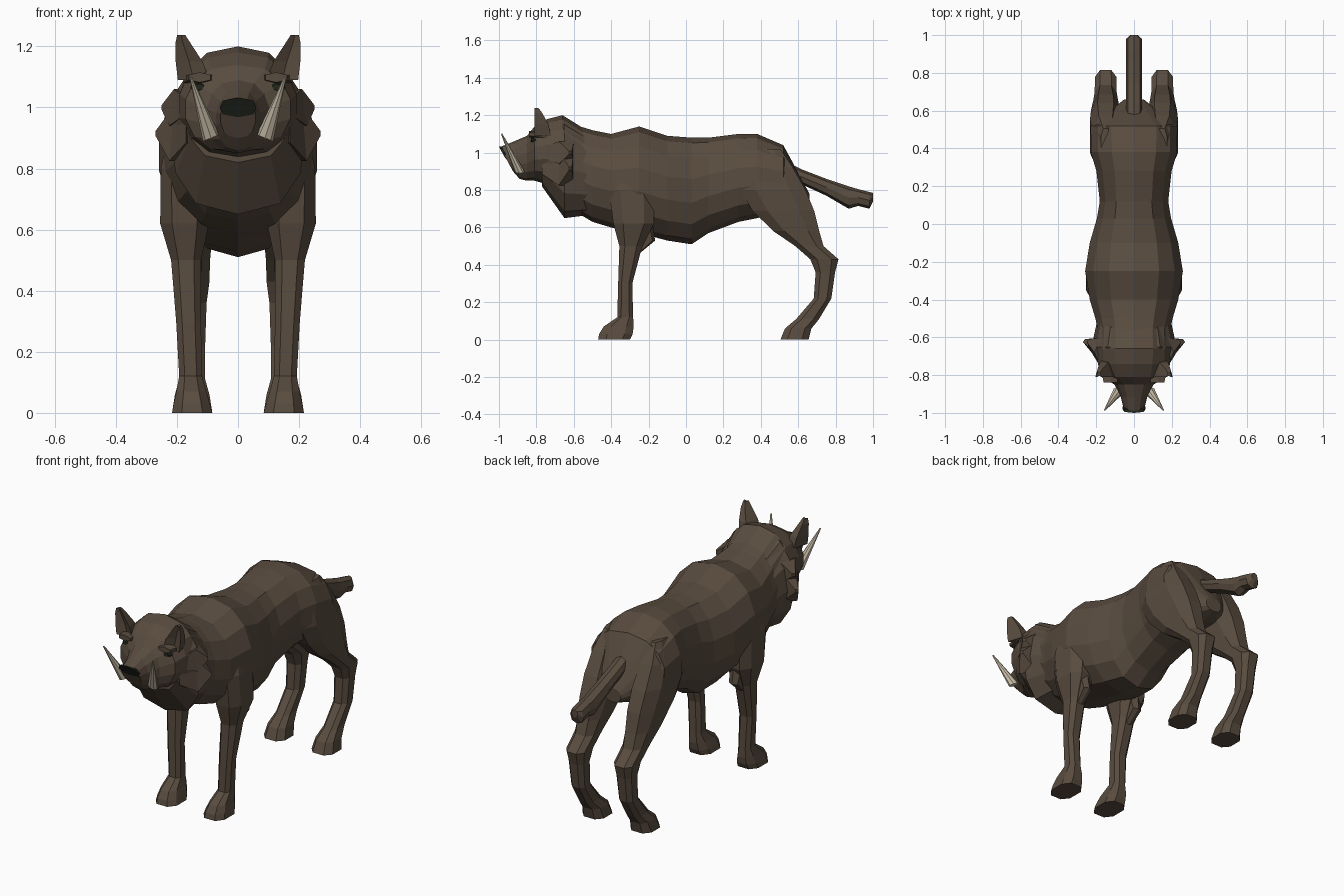
import bpy, bmesh, math

if "Cube" in bpy.data.objects:
    bpy.data.objects.remove(bpy.data.objects["Cube"], do_unlink=True)


def material(name, rgb):
    mat = bpy.data.materials.new(name)
    mat.use_nodes = True
    mat.diffuse_color = (*rgb, 1)
    shader = mat.node_tree.nodes["Principled BSDF"]
    shader.inputs["Base Color"].default_value = (*rgb, 1)
    shader.inputs["Roughness"].default_value = 0.9
    return mat


FUR = material("brown fur", (0.1, 0.072, 0.05))
DARK = material("dark nose", (0.016, 0.02, 0.012))
IVORY = material("ivory", (0.58, 0.51, 0.39))


def loft(name, rings, mat=FUR, side=1):
    """Skin equal-length closed rings and cap both ends; side -1 mirrors in x."""
    bm = bmesh.new()
    loops = [[bm.verts.new((side * x, y, z)) for x, y, z in ring] for ring in rings]
    count = len(loops[0])
    for near, far in zip(loops, loops[1:]):
        for i in range(count):
            j = (i + 1) % count
            bm.faces.new((near[i], near[j], far[j], far[i]))
    bm.faces.new(loops[0])
    bm.faces.new(loops[-1])
    bmesh.ops.recalc_face_normals(bm, faces=bm.faces)
    mesh = bpy.data.meshes.new(name)
    bm.to_mesh(mesh)
    bm.free()
    mesh.materials.append(mat)
    part = bpy.data.objects.new(name, mesh)
    bpy.context.collection.objects.link(part)


def pair(name, rings, mat=FUR):
    loft("left_" + name, rings, mat)
    loft("right_" + name, rings, mat, side=-1)


def power(value, exponent):
    return math.copysign(abs(value) ** exponent, value)


def turns(count, offset=0):
    return [math.tau * (i + offset) / count for i in range(count)]


def cross(y, low, high, width, tilt=0, sides=14, boxy=0.82, x=0):
    """Upright section; tilt pushes its lower edge backwards."""
    middle, half = (low + high) / 2, (high - low) / 2
    return [(x + width * power(math.sin(a), boxy),
             y + tilt * (1 - math.cos(a)) / 2,
             middle + half * math.cos(a)) for a in turns(sides)]


def limb(stations, lean=0, sides=8):
    """Level leg sections given as height, y, half depth and half width."""
    return [[(0.15 + lean * z + width * power(math.cos(a), 0.75),
              y + depth * power(math.sin(a), 0.75), z)
             for a in turns(sides, 0.5)] for z, y, depth, width in stations]


def torso_width(y):
    """Wide shoulders and hips, a narrow waist and a tapering rump."""
    swell = 0.224 + 0.04 * math.cos(math.tau * (y + 0.25) / 0.8)
    return min(swell, 1.3 * (0.7 - y))


# Torso
loft("torso", [cross(y, low, high, torso_width(y)) for y, low, high in [
    (-0.6, 0.69, 1.15), (-0.5, 0.63, 1.12), (-0.4, 0.6, 1.1), (-0.25, 0.57, 1.14),
    (-0.1, 0.53, 1.09), (0.03, 0.51, 1.08), (0.12, 0.57, 1.08), (0.28, 0.63, 1.1),
    (0.38, 0.65, 1.1), (0.52, 0.68, 1.04), (0.58, 0.68, 0.93), (0.66, 0.7, 0.78)]])

# Head and muzzle
loft("head", [cross(*station) for station in [
    (-0.995, 0.9, 1.03, 0.058, 0.07), (-0.92, 0.86, 1.06, 0.074, 0.03),
    (-0.85, 0.85, 1.09, 0.105), (-0.81, 0.85, 1.14, 0.175),
    (-0.74, 0.83, 1.18, 0.195), (-0.66, 0.78, 1.2, 0.2), (-0.5, 0.7, 1.1, 0.19)]])

# Cheek mane hugging the face, with a beard point, sinking into the neck
loft("cheek_mane", [cross(y, low, high, width, sides=12, boxy=0.7)
                    for y, low, high, width in [
    (-0.77, 0.82, 1.15, 0.175), (-0.65, 0.65, 1.185, 0.225), (-0.49, 0.67, 1.08, 0.19)]])

# Ragged tufts at the sides of the mane, pointing back and outwards
for name, z, reach, size in [("cheek_tuft", 0.915, 0.27, 0.09), ("upper_tuft", 1.0, 0.25, 0.06)]:
    pair(name, [[(0.17, -0.77, z - size / 3), (0.17, -0.77, z + size / 2),
                 (0.16, -0.74, z + size / 2), (0.16, -0.74, z - size / 3)],
                [(0.225, -0.68, z - size), (0.21, -0.68, z + size),
                 (0.17, -0.6, z + size), (0.17, -0.6, z - size)],
                [(reach, -0.625, z - 0.008), (reach, -0.625, z + 0.008),
                 (reach - 0.01, -0.61, z + 0.008), (reach - 0.01, -0.61, z - 0.008)]])

# Nose pad
loft("nose", [cross(y, 0.968, 1.032, 0.06, tilt=0.035, sides=8, boxy=0.5)
              for y in (-1, -0.985)], DARK)

# Eyes and the brows above them
pair("eye", [cross(y, 1.067 - size, 1.067 + size, 1.7 * size, sides=8, x=0.127)
             for y, size in [(-0.83, 0.01), (-0.81, 0.017), (-0.76, 0.015)]], DARK)
pair("brow", [cross(y, low, 1.115, width, sides=6, x=0.125)
              for y, low, width in [(-0.84, 1.082, 0.04), (-0.75, 1.07, 0.06)]])

# Ears: hollow side forward, tapering to a blunt tip
pair("ear", [[(x - r, -0.81, z), (x, -0.81 + r / 2, z), (x + r, -0.81, z),
              (x + r / 2, -0.81 + 1.7 * r, z), (x - r / 2, -0.81 + 1.7 * r, z)]
             for x, z, r in [(0.145, 1.09, 0.052), (0.16, 1.15, 0.044),
                             (0.18, 1.21, 0.025), (0.186, 1.238, 0.013)]])

# Tusks sweeping up, out and forward
tusk = []
for t in (0, 0.33, 0.66, 1):
    r = 0.027 * (1 - 0.86 * t)
    tusk.append([(0.088 + 0.067 * t + r * math.cos(a), -0.89 - 0.095 * t + r * math.sin(a),
                  0.9 + 0.2 * t - 0.4 * r * math.cos(a)) for a in turns(8)])
pair("tusk", tusk, IVORY)

# Front legs with paws and elbow points
pair("front_leg", limb([
    (0.97, -0.28, 0.07, 0.03), (0.8, -0.29, 0.13, 0.075), (0.62, -0.28, 0.115, 0.085),
    (0.5, -0.295, 0.065, 0.052), (0.3, -0.325, 0.04, 0.043), (0.12, -0.325, 0.045, 0.04),
    (0.07, -0.36, 0.085, 0.052), (0.03, -0.375, 0.095, 0.063), (0, -0.385, 0.09, 0.07)],
    lean=0.04))
pair("elbow", limb([(0.63, -0.23, 0.05, 0.04), (0.53, -0.2, 0.035, 0.03),
                    (0.46, -0.26, 0.01, 0.02)], lean=0.04, sides=6))

# Hind legs: thigh, hock and paw
pair("hind_leg", limb([
    (1.02, 0.43, 0.08, 0.025), (0.92, 0.43, 0.15, 0.075), (0.8, 0.465, 0.185, 0.088),
    (0.69, 0.52, 0.175, 0.082), (0.58, 0.59, 0.13, 0.07), (0.5, 0.66, 0.08, 0.062),
    (0.43, 0.74, 0.08, 0.06), (0.36, 0.745, 0.055, 0.05), (0.22, 0.73, 0.05, 0.045),
    (0.11, 0.65, 0.065, 0.045), (0.06, 0.6, 0.075, 0.06), (0, 0.58, 0.08, 0.07)]))

# Tail with a drooping, rounded tip
loft("tail", [cross(y, low, high, min(0.042, 0.02 + 1.2 * (1 - y)), sides=8)
              for y, low, high in [
    (0.54, 0.84, 0.95), (0.62, 0.83, 0.91), (0.75, 0.77, 0.86), (0.87, 0.7, 0.82),
    (0.92, 0.715, 0.805), (0.98, 0.7, 0.79), (1, 0.74, 0.785)]])
